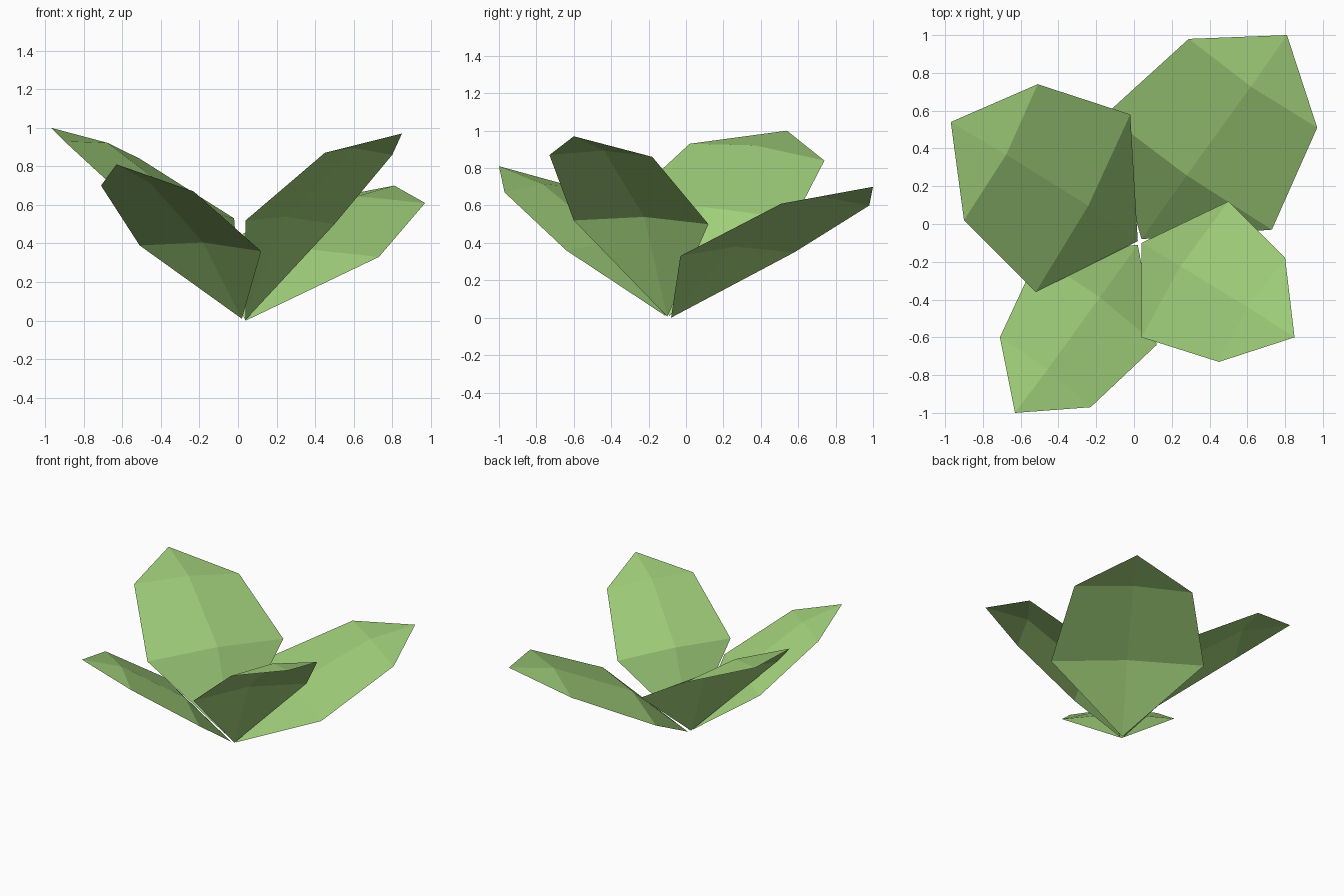
import bpy
from mathutils import Vector

if "Cube" in bpy.data.objects:
    bpy.data.objects.remove(bpy.data.objects["Cube"])

green = bpy.data.materials.new("leaf green")
green.diffuse_color = (0.352, 0.625, 0.195, 1)
green.use_nodes = True
green.node_tree.nodes["Principled BSDF"].inputs["Base Color"].default_value = green.diffuse_color

# Each leaf outline: base, mid side 1, upper side 1, tip, upper side 2, mid side 2
leaves = {
    "leaf_front_right": [(0.04, -0.10, 0.005), (0.50, 0.12, 0.50), (0.80, -0.18, 0.86),
                         (0.85, -0.60, 0.97), (0.45, -0.73, 0.87), (0.04, -0.60, 0.52)],
    "leaf_back_right": [(0.04, -0.08, 0.0), (-0.15, 0.58, 0.35), (0.29, 0.98, 0.60),
                        (0.81, 1.00, 0.70), (0.97, 0.51, 0.61), (0.73, -0.03, 0.33)],
    "leaf_back_left": [(0.02, -0.09, 0.01), (-0.52, -0.36, 0.58), (-0.90, 0.02, 0.93),
                       (-0.97, 0.54, 1.00), (-0.51, 0.74, 0.84), (-0.02, 0.58, 0.53)],
    "leaf_front_left": [(0.02, -0.11, 0.01), (0.12, -0.64, 0.36), (-0.23, -0.97, 0.67),
                        (-0.63, -1.00, 0.81), (-0.71, -0.60, 0.70), (-0.51, -0.17, 0.39)],
}


def make_leaf(name, outline):
    base, m1, u1, tip, u2, m2 = [Vector(p) for p in outline]
    # the midrib is raised a little towards the inner (upper) side
    normal = (tip - base).cross(m1 - m2).normalized()
    if normal.z < 0:
        normal = -normal
    rise = normal * 0.058 * (m1 - base).length
    mid, upper = (m1 + m2) / 2 + rise, (u1 + u2) / 2 + rise
    verts = [base, m1, u1, tip, u2, m2, mid, upper]
    faces = [(0, 1, 6), (0, 6, 5), (1, 2, 7, 6), (6, 7, 4, 5), (2, 3, 7), (7, 3, 4)]
    mesh = bpy.data.meshes.new(name)
    mesh.from_pydata(verts, [], faces)
    if mesh.polygons[0].normal.z < 0:
        mesh.flip_normals()
    mesh.materials.append(green)
    bpy.context.collection.objects.link(bpy.data.objects.new(name, mesh))


for leaf_name, points in leaves.items():
    make_leaf(leaf_name, points)
